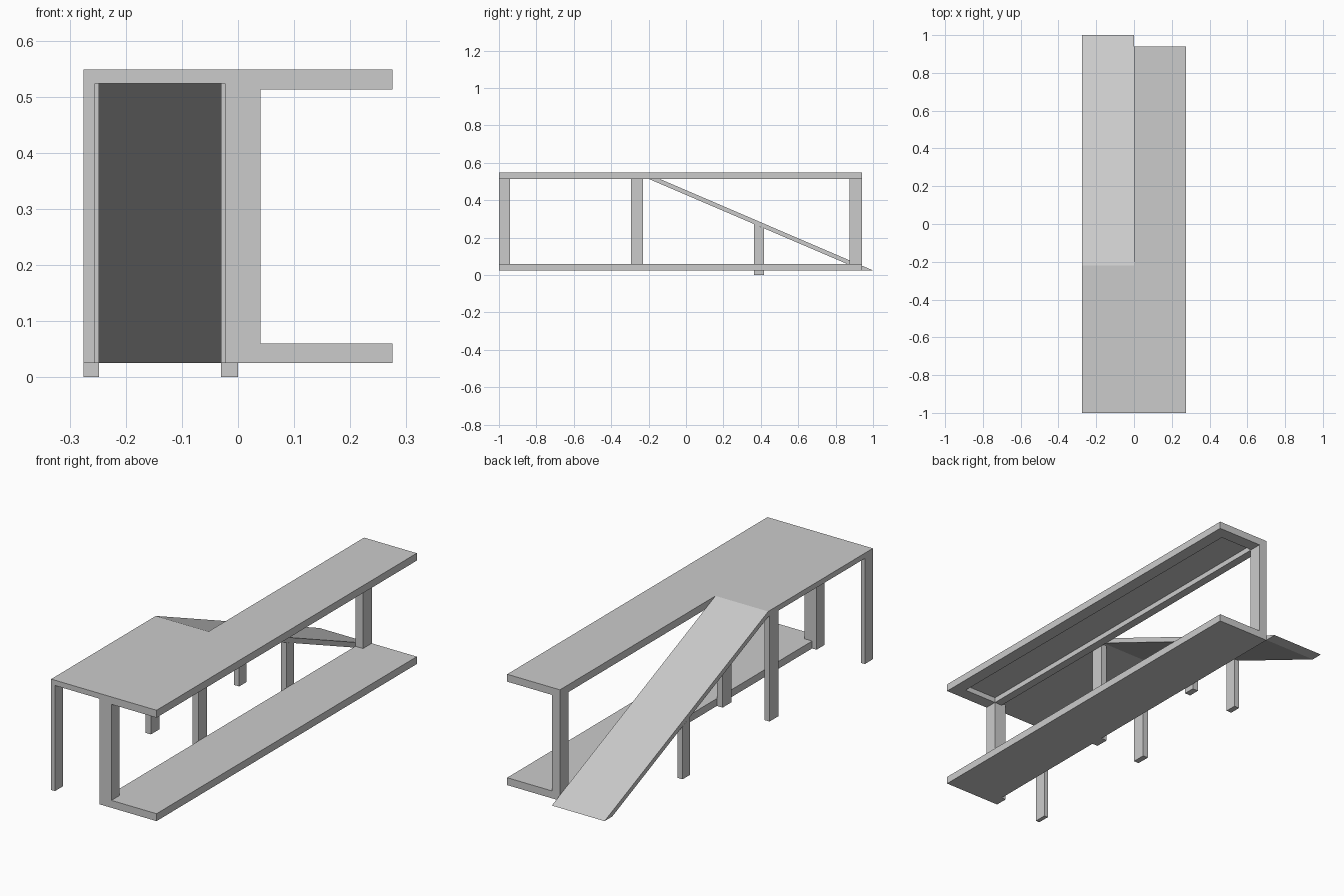
import bpy

if "Cube" in bpy.data.objects:
    bpy.data.objects.remove(bpy.data.objects["Cube"])


def make_mesh(name, verts, faces):
    mesh = bpy.data.meshes.new(name)
    mesh.from_pydata(verts, [], faces)
    mesh.update()
    ob = bpy.data.objects.new(name, mesh)
    bpy.context.collection.objects.link(ob)
    return ob


def extrude_x(name, profile, x0, x1):
    """Solid from a clockwise (y, z) profile swept between x0 and x1."""
    n = len(profile)
    verts = [(x, y, z) for x in (x0, x1) for y, z in profile]
    faces = [tuple(range(n)), tuple(reversed(range(n, 2 * n)))]
    faces += [(i, i + n, (i + 1) % n + n, (i + 1) % n) for i in range(n)]
    return make_mesh(name, verts, faces)


def box(name, x0, x1, y0, y1, z0, z1):
    return extrude_x(name, [(y0, z0), (y0, z1), (y1, z1), (y1, z0)], x0, x1)


W, FRONT, BACK = 0.275, -1.0, 0.94
LOW, LOW_TOP, DECK_BOT, DECK_TOP = 0.025, 0.06, 0.513, 0.548
THIN_BOT = 0.523   # underside of the thinner landing
SPLIT = -0.22      # where the landing meets the ramp

# Lower walkway
box("lower_deck", 0, W, FRONT, BACK, LOW, LOW_TOP)

# Upper walkway with a recessed underside: rectangular rings joined by quads
outer = [(0, FRONT), (W, FRONT), (W, BACK), (0, BACK)]
inner = [(0.04, -0.94), (0.215, -0.94), (0.215, 0.88), (0.04, 0.88)]
levels = [(outer, DECK_TOP), (outer, DECK_BOT), (inner, DECK_BOT), (inner, 0.538)]
verts = [(x, y, z) for ring, z in levels for x, y in ring]
faces = [(0, 1, 2, 3), (15, 14, 13, 12)]
for k in range(3):
    for i in range(4):
        j = (i + 1) % 4
        faces.append((4 * k + i, 4 * k + 4 + i, 4 * k + 4 + j, 4 * k + j))
make_mesh("upper_deck", verts, faces)

# Landing and ramp on the left
box("landing", -W, 0, FRONT, SPLIT, THIN_BOT, DECK_TOP)
extrude_x("ramp", [(SPLIT, THIN_BOT), (SPLIT, DECK_TOP), (1.0, LOW), (0.942, LOW)], -W, 0)

# Posts between and beside the walkways
box("front_post", -0.023, 0.04, FRONT, -0.94, LOW, THIN_BOT)
box("back_post", 0, 0.04, 0.875, BACK, LOW_TOP, DECK_BOT)
box("front_left_leg", -W, -0.255, FRONT, -0.94, LOW, THIN_BOT)
for side, x0, x1 in (("left", -W, -0.248), ("right", -0.03, 0)):
    box(f"middle_leg_{side}", x0, x1, -0.295, -0.23, LOW, THIN_BOT)
    # Ramp legs have tops sloped to the underside of the ramp
    extrude_x(f"ramp_leg_{side}",
              [(0.363, 0), (0.363, 0.273), (0.418, 0.249), (0.418, 0)], x0, x1)
